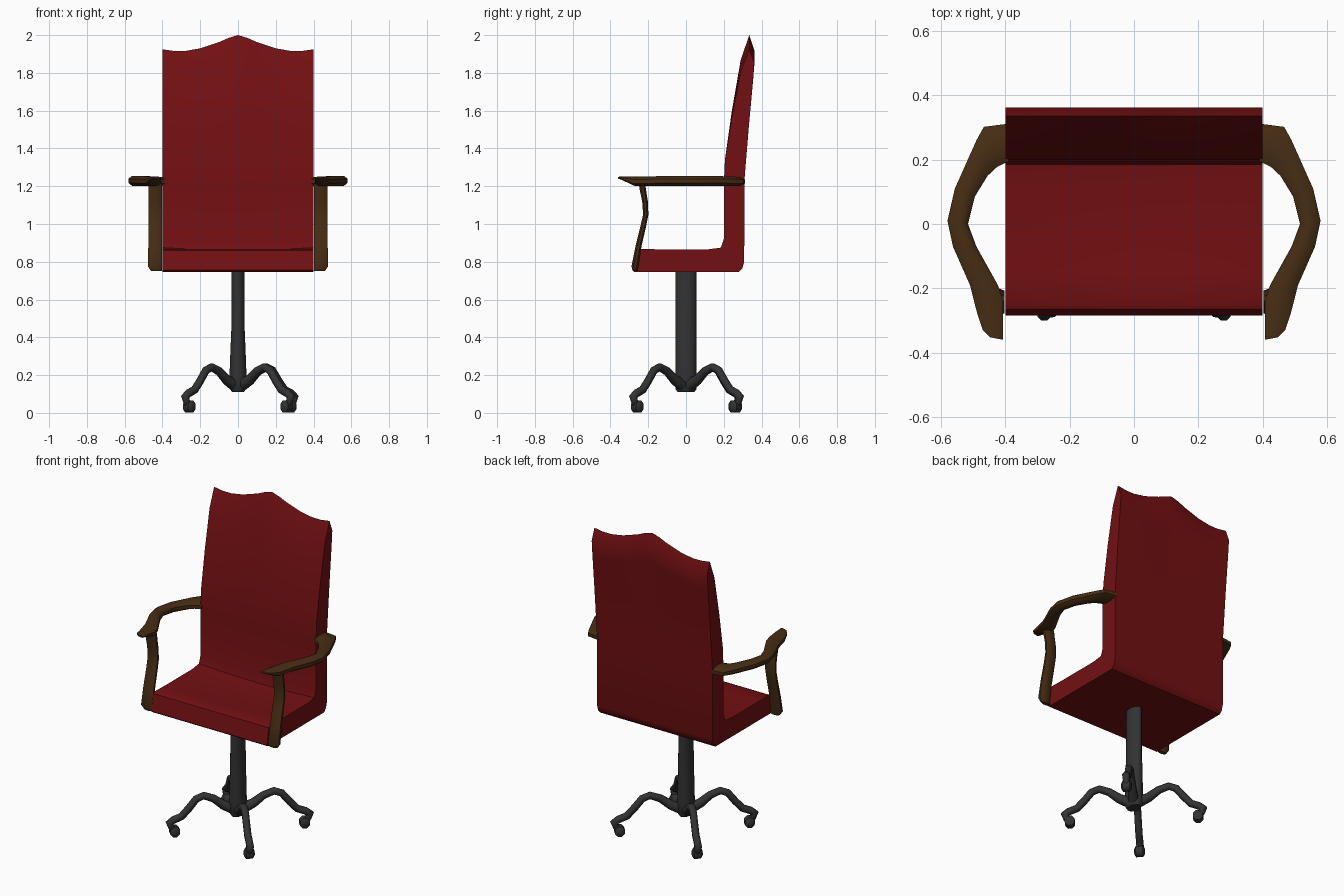
import bpy, bmesh, math
from mathutils import Vector

if "Cube" in bpy.data.objects:
    bpy.data.objects.remove(bpy.data.objects["Cube"])


def material(name, rgb):
    m = bpy.data.materials.new(name)
    m.diffuse_color = (*rgb, 1)
    m.use_nodes = True
    m.node_tree.nodes["Principled BSDF"].inputs["Base Color"].default_value = m.diffuse_color
    return m


RED = material("red leather", (0.17, 0.005, 0.006))
WOOD = material("dark wood", (0.062, 0.026, 0.007))
METAL = material("dark metal", (0.033, 0.033, 0.034))


def loft(name, rings, mat, angle=40):
    """Skin a list of equal-length closed rings and cap both ends."""
    bm = bmesh.new()
    vr = [[bm.verts.new(p) for p in r] for r in rings]
    n = len(vr[0])
    for a, b in zip(vr, vr[1:]):
        for i in range(n):
            bm.faces.new((a[i], a[(i + 1) % n], b[(i + 1) % n], b[i]))
    bm.faces.new(vr[0][::-1])
    bm.faces.new(vr[-1])
    bmesh.ops.recalc_face_normals(bm, faces=bm.faces)
    me = bpy.data.meshes.new(name)
    bm.to_mesh(me)
    bm.free()
    me.materials.append(mat)
    ob = bpy.data.objects.new(name, me)
    bpy.context.collection.objects.link(ob)
    bpy.ops.object.select_all(action='DESELECT')
    ob.select_set(True)
    bpy.context.view_layer.objects.active = ob
    bpy.ops.object.shade_smooth_by_angle(angle=math.radians(angle))
    return ob


def ring(c, u, v, n=8):
    """Ellipse ring around c with half axes u and v."""
    c, u, v = Vector(c), Vector(u), Vector(v)
    k = 1 / math.cos(math.pi / n)
    ts = [2 * math.pi * (i + 0.5) / n for i in range(n)]
    return [c + u * k * math.cos(t) + v * k * math.sin(t) for t in ts]


# Upholstered seat and back: side profile swept across x with a shaped crest
profile = [(-.285, .756), (-.275, .747), (.28, .747), (.298, .765), (.308, .8),
           (.31, 1.24), (.333, 1.55), (.355, 1.82), (.362, 1.92), (.335, 2.0),
           (.29, 1.87), (.243, 1.6), (.206, 1.34), (.2, 1.2), (.2, .92),
           (.185, .875), (.12, .866), (-.15, .866), (-.25, .868), (-.266, .86)]
crest = [(0, 2.0), (.05, 1.985), (.1, 1.963), (.2, 1.93), (.28, 1.916),
         (.34, 1.916), (.4, 1.925)]
crest = [(-x, h) for x, h in crest[:0:-1]] + crest
rings = []
for x, h in crest:
    r = []
    for y, z in profile:
        if z > 1.3:
            z = 1.3 + (z - 1.3) * (h - 1.3) / .7
        elif -.2 < y < .19 and .85 < z < .9:
            z -= .012 * (1 - (x / .4) ** 2)
        r.append((x, y, z))
    rings.append(r)
loft("seat_and_back", rings, RED, 35)

# Armrests: (inner x, y), (outer x, y), bottom z, top z
arm = [(.39, .195, .39, .312, 1.2, 1.25), (.425, .178, .467, .302, 1.2, 1.25),
       (.455, .15, .49, .26, 1.2, 1.252), (.495, .085, .557, .11, 1.202, 1.255),
       (.516, 0, .58, .01, 1.202, 1.255), (.49, -.07, .563, -.07, 1.202, 1.255),
       (.423, -.19, .51, -.19, 1.2, 1.252), (.407, -.24, .487, -.28, 1.2, 1.25),
       (.407, -.31, .47, -.33, 1.226, 1.252), (.407, -.36, .448, -.352, 1.24, 1.25)]
# Arm supports: y, z, half depth, half width
support = [(-.268, .75, .012, .028), (-.27, .775, .019, .037),
           (-.252, .88, .016, .036), (-.228, .98, .015, .035),
           (-.213, 1.05, .014, .035), (-.217, 1.12, .015, .035),
           (-.23, 1.19, .017, .036), (-.232, 1.22, .017, .036)]
for side, s in (("right", 1), ("left", -1)):
    rings = []
    for xi, yi, xo, yo, z0, z1 in arm:
        c = (s * (xi + xo) / 2, (yi + yo) / 2, (z0 + z1) / 2)
        rings.append(ring(c, (s * (xo - xi) / 2, (yo - yi) / 2, 0),
                          (0, 0, (z1 - z0) / 2)))
    loft(side + "_armrest", rings, WOOD, 50)
    loft(side + "_arm_support",
         [ring((s * (.403 + w), y, z), (w, 0, 0), (0, d, 0))
          for y, z, d, w in support], WOOD, 50)

# Centre post, oval in section and rounder toward the bottom
post = [(.11, .03, .045), (.125, .042, .055), (.2, .045, .055),
        (.36, .039, .055), (.45, .035, .055), (.76, .034, .055)]
loft("centre_post", [ring((0, 0, z), (a, 0, 0), (0, b, 0), 12)
                     for z, a, b in post], METAL, 50)

# Four diagonal curved legs with caster feet: distance per axis, z, radius
leg = [(.01, .14, .03), (.06, .175, .025), (.1, .22, .021), (.14, .242, .02),
       (.17, .225, .02), (.2, .17, .02), (.23, .122, .02), (.262, .104, .02),
       (.28, .085, .021), (.272, .06, .018), (.262, .03, .014)]
for name, sx, sy in (("front_right", 1, -1), ("front_left", -1, -1),
                     ("back_right", 1.07, 1.02), ("back_left", -1, 1)):
    out = Vector((sx, sy, 0)).normalized()
    across = Vector((-out.y, out.x, 0))
    pts = [Vector((d * sx, d * sy, z)) for d, z, _ in leg]
    rings = []
    for i, p in enumerate(pts):
        t = (pts[min(i + 1, len(pts) - 1)] - pts[max(i - 1, 0)]).normalized()
        rings.append(ring(p, across * leg[i][2], across.cross(t) * leg[i][2]))
    loft(name + "_leg", rings, METAL, 60)
    c = Vector((.258 * sx, .258 * sy, .034))
    wheel = [(-.03, .014), (-.02, .028), (.02, .028), (.03, .014)]
    loft(name + "_caster",
         [ring(c + across * o, out * r, (0, 0, r * 1.1)) for o, r in wheel],
         METAL, 50)
